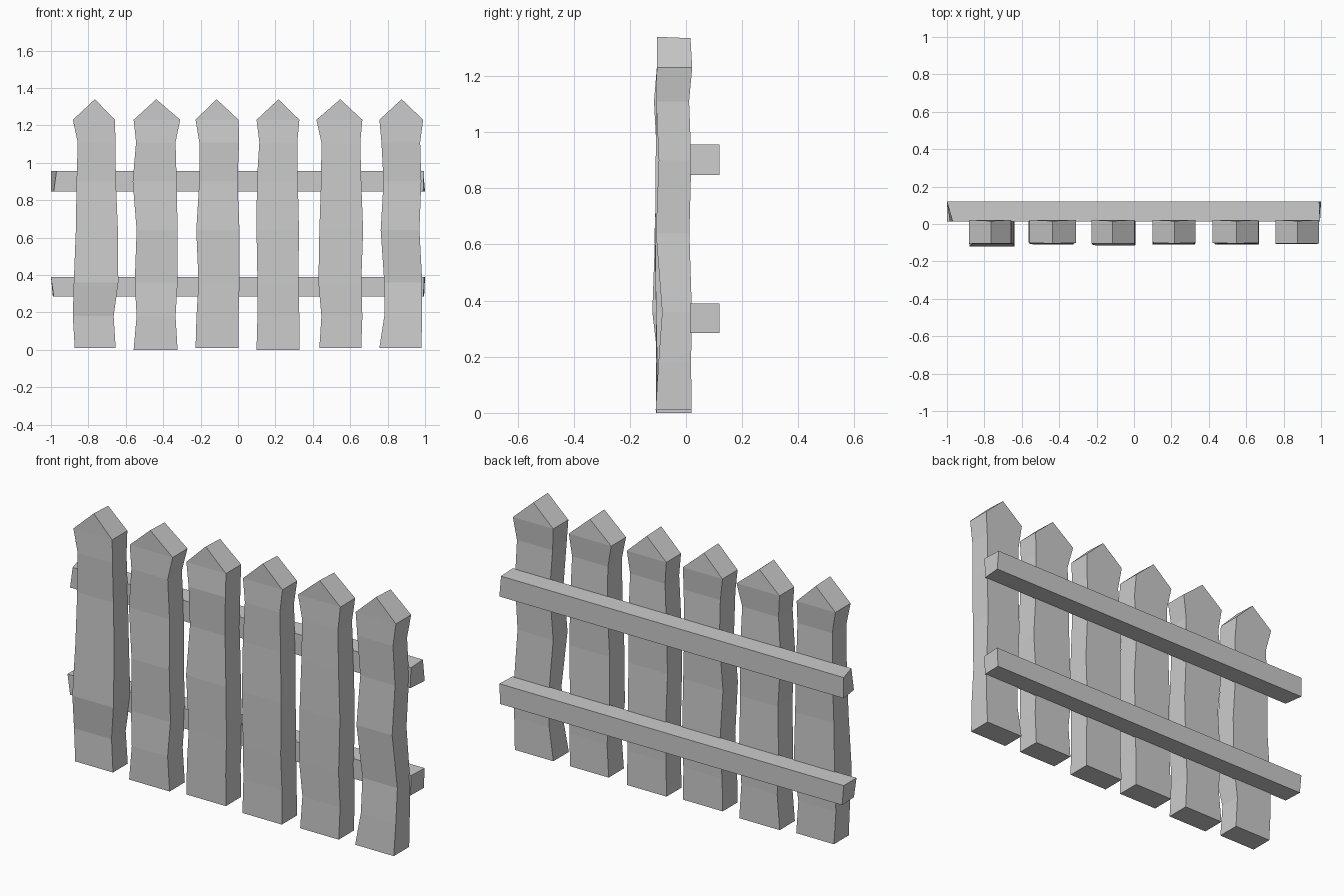
import bpy, bmesh

if "Cube" in bpy.data.objects:
    bpy.data.objects.remove(bpy.data.objects["Cube"])

LEVELS = (0.01, 0.18, 0.36, 0.64, 0.90, 1.11, 1.23)
BACKS = (0.020, 0.018, 0.021, 0.012, 0.019, 0.011, 0.022)


def finish(name, bm):
    bmesh.ops.recalc_face_normals(bm, faces=bm.faces)
    mesh = bpy.data.meshes.new(name)
    bm.to_mesh(mesh)
    bm.free()
    obj = bpy.data.objects.new(name, mesh)
    bpy.context.collection.objects.link(obj)
    return obj


def loft(bm, rings):
    """Skin a row of four-point rings, leaving both ends open."""
    rows = [[bm.verts.new(p) for p in r] for r in rings]
    for a, b in zip(rows, rows[1:]):
        for i in range(4):
            j = (i + 1) % 4
            bm.faces.new((a[i], a[j], b[j], b[i]))
    return rows


def picket(number, cx, bottom, lefts, rights, fronts):
    """Uneven board with a gabled tip; offsets are in thousandths."""
    bm = bmesh.new()
    rings = []
    for z, l, r, f, back in zip(LEVELS, lefts, rights, fronts, BACKS):
        z = bottom if z == LEVELS[0] else z
        x0, x1, y0 = cx - l / 1000, cx + r / 1000, -f / 1000
        rings.append([(x0, y0, z), (x1, y0, z), (x1, back, z), (x0, back, z)])
    rows = loft(bm, rings)
    bm.faces.new(rows[0][::-1])
    # gabled tip
    a, b, c, d = rows[-1]
    tf = bm.verts.new((cx, -0.104, 1.34))
    tb = bm.verts.new((cx, 0.016, 1.335))
    for face in ((a, b, tf), (b, c, tb, tf), (c, d, tb), (d, a, tf, tb)):
        bm.faces.new(face)
    finish(f"picket_{number}", bm)


def rail(name, z0, z1, left, right):
    """Square beam with slightly skewed sawn ends."""
    bm = bmesh.new()
    section = ((0.014, z0), (0.12, z0), (0.12, z1), (0.014, z1))
    rows = loft(bm, [[(x, y, z) for x, (y, z) in zip(xs, section)]
                     for xs in (left, right)])
    bm.faces.new(rows[0][::-1])
    bm.faces.new(rows[1])
    finish(name, bm)


# upright boards
picket(1, -0.765, 0.01, (108, 118, 113, 102, 98, 92, 118),
       (111, 100, 125, 123, 112, 110, 107), (103, 99, 120, 110, 101, 106, 104))
picket(2, -0.437, 0.00, (121, 105, 115, 105, 126, 108, 121),
       (114, 103, 114, 114, 109, 103, 128), (106, 107, 99, 109, 100, 106, 101))
picket(3, -0.115, 0.01, (112, 107, 96, 108, 92, 92, 112),
       (118, 118, 123, 123, 112, 121, 118), (105, 106, 107, 112, 103, 114, 104))
picket(4, 0.217, 0.00, (118, 113, 113, 118, 116, 103, 118),
       (111, 111, 106, 109, 103, 100, 111), (105, 104, 107, 109, 104, 106, 100))
picket(5, 0.547, 0.01, (112, 101, 117, 112, 103, 101, 128),
       (112, 118, 112, 122, 112, 107, 118), (106, 103, 107, 110, 108, 105, 101))
picket(6, 0.875, 0.01, (119, 93, 93, 112, 97, 108, 119),
       (105, 110, 110, 95, 105, 99, 115), (108, 98, 85, 107, 97, 106, 104))

# horizontal rails behind the boards
rail("lower_rail", 0.285, 0.39, (-0.985, -0.99, -1.0, -1.0), (0.992, 0.995, 1.0, 0.995))
rail("upper_rail", 0.848, 0.957, (-0.985, -1.0, -1.0, -0.97), (0.99, 1.0, 0.99, 0.995))
